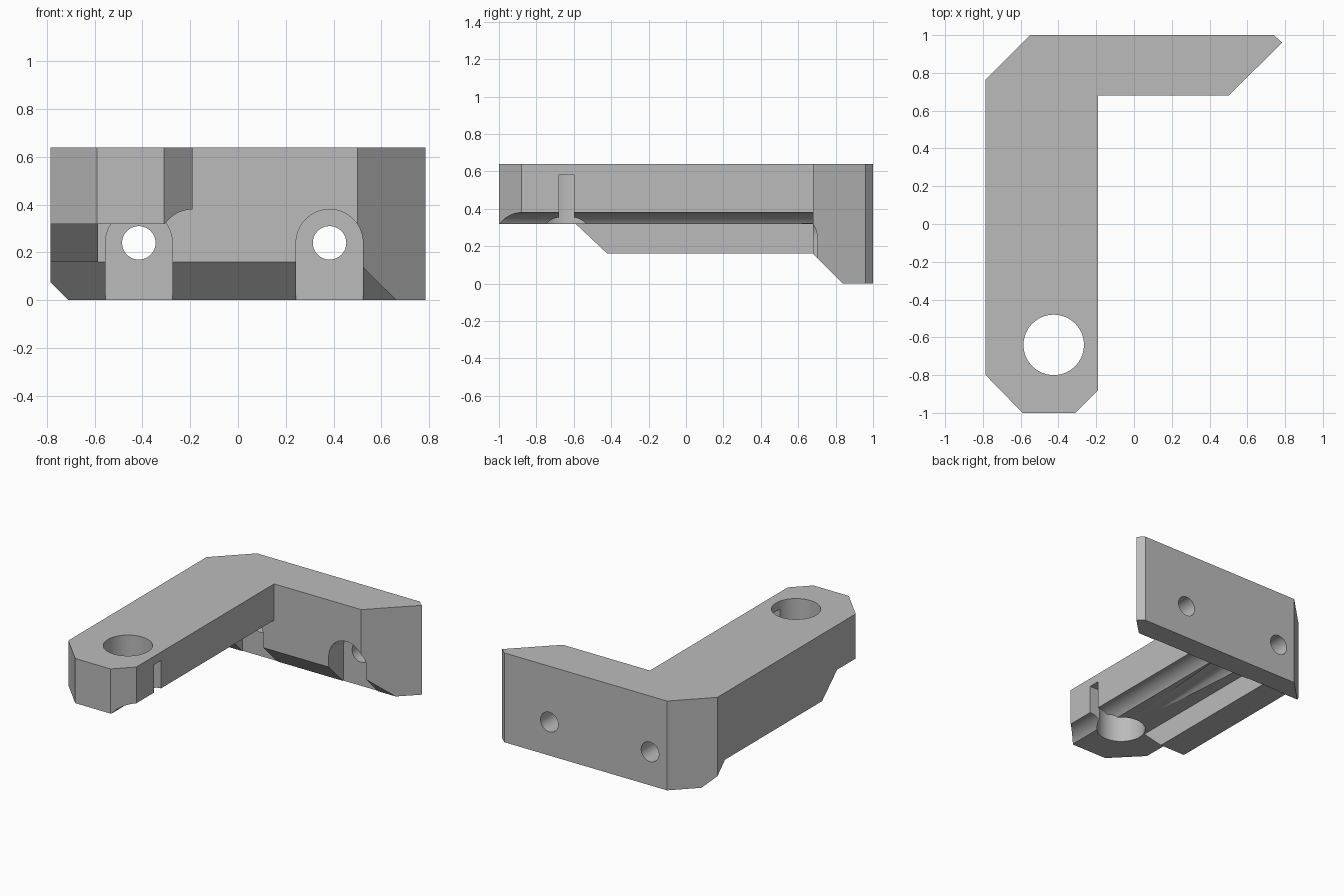
import bpy, bmesh
from math import pi, sin, cos, radians
from mathutils import Vector

cube = bpy.data.objects.get("Cube")
if cube:
    bpy.data.objects.remove(cube, do_unlink=True)

# Material
grey = bpy.data.materials.new("plain_grey")
grey.use_nodes = True
colour = (0.5, 0.5, 0.5, 1)
grey.diffuse_color = colour
grey.node_tree.nodes["Principled BSDF"].inputs["Base Color"].default_value = colour

# Where a profile point (u, v) and a depth d go for each extrusion axis
PLACE = {
    "x": lambda u, v, d: Vector((d, u, v)),
    "y": lambda u, v, d: Vector((u, d, v)),
    "z": lambda u, v, d: Vector((u, v, d)),
}


def prism(name, axis, start, low, end, high):
    """Solid between two matching profiles at depths low and high."""
    place = PLACE[axis]
    bm = bmesh.new()
    a = [bm.verts.new(place(u, v, low)) for u, v in start]
    b = [bm.verts.new(place(u, v, high)) for u, v in end]
    bm.faces.new(a)
    bm.faces.new(b)
    for i in range(len(a)):
        j = (i + 1) % len(a)
        bm.faces.new((a[i], a[j], b[j], b[i]))
    bmesh.ops.recalc_face_normals(bm, faces=bm.faces)
    mesh = bpy.data.meshes.new(name)
    bm.to_mesh(mesh)
    bm.free()
    mesh.materials.append(grey)
    obj = bpy.data.objects.new(name, mesh)
    bpy.context.collection.objects.link(obj)
    return obj


def arc(u, v, r, turn=2 * pi, steps=64):
    count = steps if turn == 2 * pi else steps + 1
    return [(u + r * cos(turn * i / steps), v + r * sin(turn * i / steps))
            for i in range(count)]


# Bracket body: bent plan outline at full height
plan = [(-.785, .765), (-.55, 1), (.74, 1), (.785, .96), (.5, .68),
        (-.19, .68), (-.19, -.88), (-.31, -1), (-.59, -1), (-.785, -.8)]
bracket = prism("angle_bracket", "z", plan, 0, plan, .64)


def cut(axis, start, low, high, end=None):
    cutter = prism("cutter", axis, start, low, end or start, high)
    cutter.hide_render = True
    mod = bracket.modifiers.new("cut", "BOOLEAN")
    mod.operation = "DIFFERENCE"
    mod.solver = "EXACT"
    mod.object = cutter
    bpy.context.view_layer.objects.active = bracket
    bpy.ops.object.modifier_apply(modifier=mod.name)
    bpy.data.objects.remove(cutter, do_unlink=True)


# Underside: sloped rib end, rib base and plate chamfer
cut("x", [(-2, -1), (-2, .32), (-.59, .32), (-.42, .16), (.68, .16),
          (.84, 0), (1.84, -1)], -2, 2)

# Arm underside beside the rib
cut("x", [(-2, -1), (-2, .32), (.68, .32), (.68, -1)], -.585, 2)

# Rounded groove under the inner arm edge
cut("y", arc(-.19, .24, .14), -2, .679)

# Screw pockets and through holes in the plate
for x, front in ((-.415, .675), (.383, .5)):
    arch = arc(x, .24, .14, pi, 32) + [(x - .14, -.5), (x + .14, -.5)]
    cut("y", arch, front, .845)
    cut("y", arc(x, .24, .07), .8, 1.2)

# Tapered tool clearance leading to the screw under the arm
cut("y", arc(-.415, .24, .078), -.45, .68, arc(-.415, .24, .14))

# Large vertical hole and the slot joining it to the arm side
cut("z", arc(-.425, -.64, .16), -1, 2)
cut("x", [(-.68, .1), (-.6, .1), (-.6, .58), (-.68, .58)], -.42, 0)

# Smooth the round walls, keep the flat edges sharp
bpy.ops.object.select_all(action="DESELECT")
bracket.select_set(True)
bpy.context.view_layer.objects.active = bracket
bpy.ops.object.shade_smooth_by_angle(angle=radians(25))
